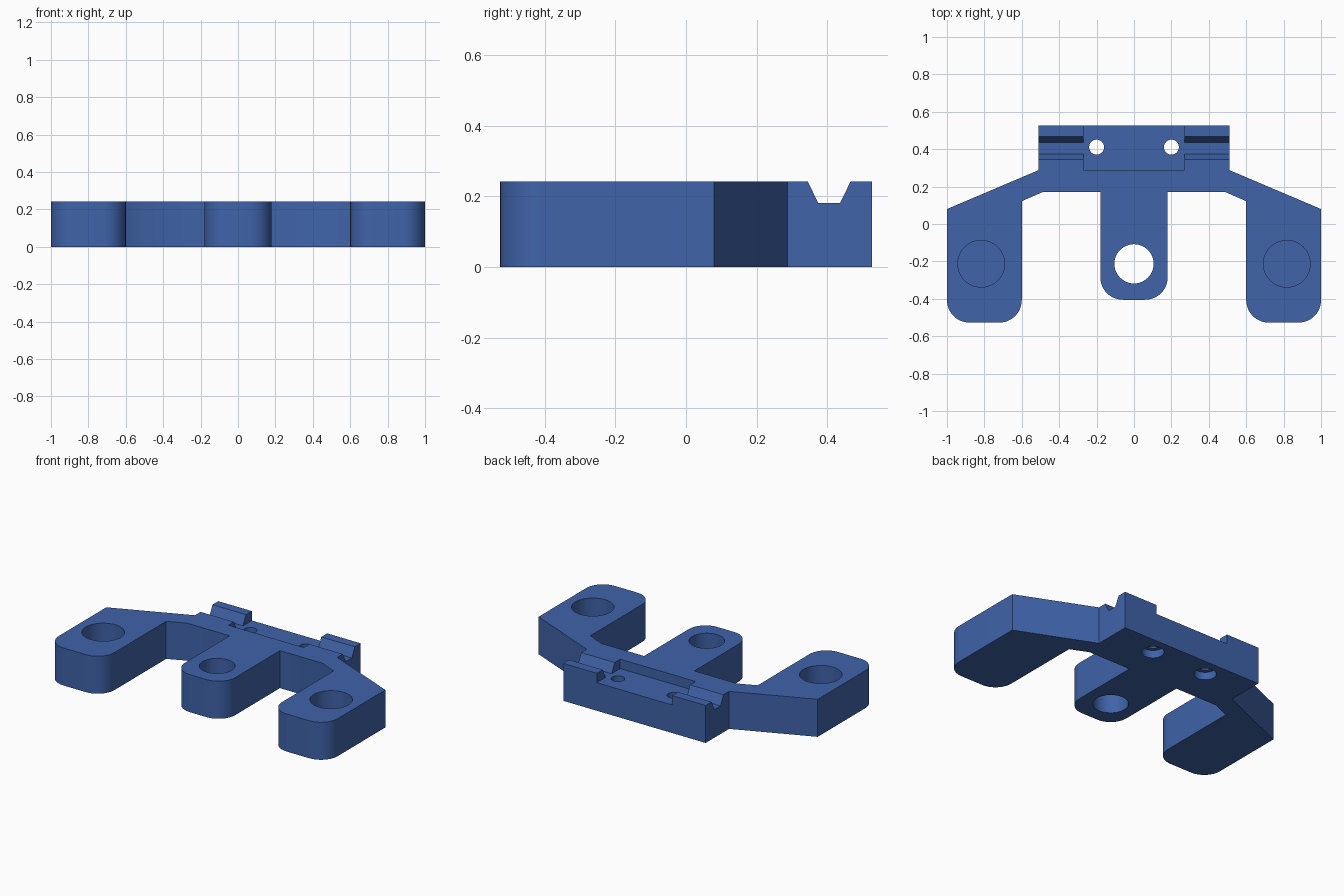
import bpy, bmesh, math
from mathutils import Vector, Matrix

if "Cube" in bpy.data.objects:
    bpy.data.objects.remove(bpy.data.objects["Cube"])

H = 0.243       # plate thickness
FLOOR = 0.182   # level of the rear recess and groove

blue = bpy.data.materials.new("matte blue")
blue.diffuse_color = (0.05, 0.125, 0.40, 1)
blue.use_nodes = True
blue.node_tree.nodes["Principled BSDF"].inputs["Base Color"].default_value = blue.diffuse_color


def prism(name, pts, depth, matrix=Matrix()):
    """Extrude a closed 2D outline along local z."""
    bm = bmesh.new()
    face = bm.faces.new([bm.verts.new((x, y, 0)) for x, y in pts])
    ext = bmesh.ops.extrude_face_region(bm, geom=[face])
    top = [v for v in ext["geom"] if isinstance(v, bmesh.types.BMVert)]
    bmesh.ops.translate(bm, verts=top, vec=(0, 0, depth))
    bmesh.ops.recalc_face_normals(bm, faces=bm.faces)
    bm.transform(matrix)
    mesh = bpy.data.meshes.new(name)
    bm.to_mesh(mesh)
    bm.free()
    obj = bpy.data.objects.new(name, mesh)
    bpy.context.collection.objects.link(obj)
    mesh.materials.append(blue)
    return obj


def arc(cx, cy, r, a0, a1, n=12):
    return [(cx + r * math.cos(math.radians(a0 + (a1 - a0) * i / n)),
             cy + r * math.sin(math.radians(a0 + (a1 - a0) * i / n))) for i in range(n + 1)]


def hole(name, x, y, r, z0, z1):
    return prism(name, arc(x, y, r, 0, 360, 48)[:-1], z1 - z0, Matrix.Translation((x * 0, 0, z0)))


# Bracket outline: right half, then mirrored to the left
R = 0.12
half = [(0.51, 0.527), (0.51, 0.288), (1.0, 0.08)]
half += arc(1.0 - R, -0.527 + R, R, 0, -90)
half += arc(0.6 + R, -0.527 + R, R, -90, -180)
half += [(0.6, 0.122), (0.485, 0.172), (0.18, 0.172)]
half += arc(0.18 - R, -0.405 + R, R, 0, -90)
outline = half + [(-x, y) for x, y in reversed(half)]
bracket = prism("bracket", outline, H)

# Tapered groove across the rear bar (profile in y-z, run along x)
along_x = Matrix(((0, 0, 1, -0.6), (1, 0, 0, 0), (0, 1, 0, 0), (0, 0, 0, 1)))
slope = 0.03 / (H - FLOOR)
over = 0.05
groove = prism("groove_cutter", [(0.375, FLOOR), (0.437, FLOOR),
               (0.467 + slope * over, H + over), (0.345 - slope * over, H + over)], 1.2, along_x)

# Shallow recess in the middle of the rear bar
recess = prism("recess_cutter", [(-0.27, 0.288), (0.27, 0.288), (0.27, 0.7), (-0.27, 0.7)],
               0.2, Matrix.Translation((0, 0, FLOOR)))

# Through hole, blind pockets and counterbored screw holes
cutters = [groove, recess, hole("centre_hole_cutter", 0, -0.213, 0.105, -0.1, 0.4)]
for side, s in (("left", -1), ("right", 1)):
    cutters.append(hole(side + "_pocket_cutter", s * 0.817, -0.213, 0.125, 0.045, 0.4))
    cutters.append(hole(side + "_screw_cutter", s * 0.2, 0.411, 0.04, -0.1, 0.4))
    cutters.append(hole(side + "_counterbore_cutter", s * 0.2, 0.411, 0.066, -0.1, 0.05))

bpy.context.view_layer.objects.active = bracket
bracket.select_set(True)
for cutter in cutters:
    cutter.select_set(False)
    mod = bracket.modifiers.new(cutter.name, 'BOOLEAN')
    mod.operation = 'DIFFERENCE'
    mod.solver = 'EXACT'
    mod.object = cutter
    bpy.ops.object.modifier_apply(modifier=mod.name)
for cutter in cutters:
    bpy.data.objects.remove(cutter, do_unlink=True)

bpy.ops.object.shade_smooth_by_angle(angle=math.radians(30))
